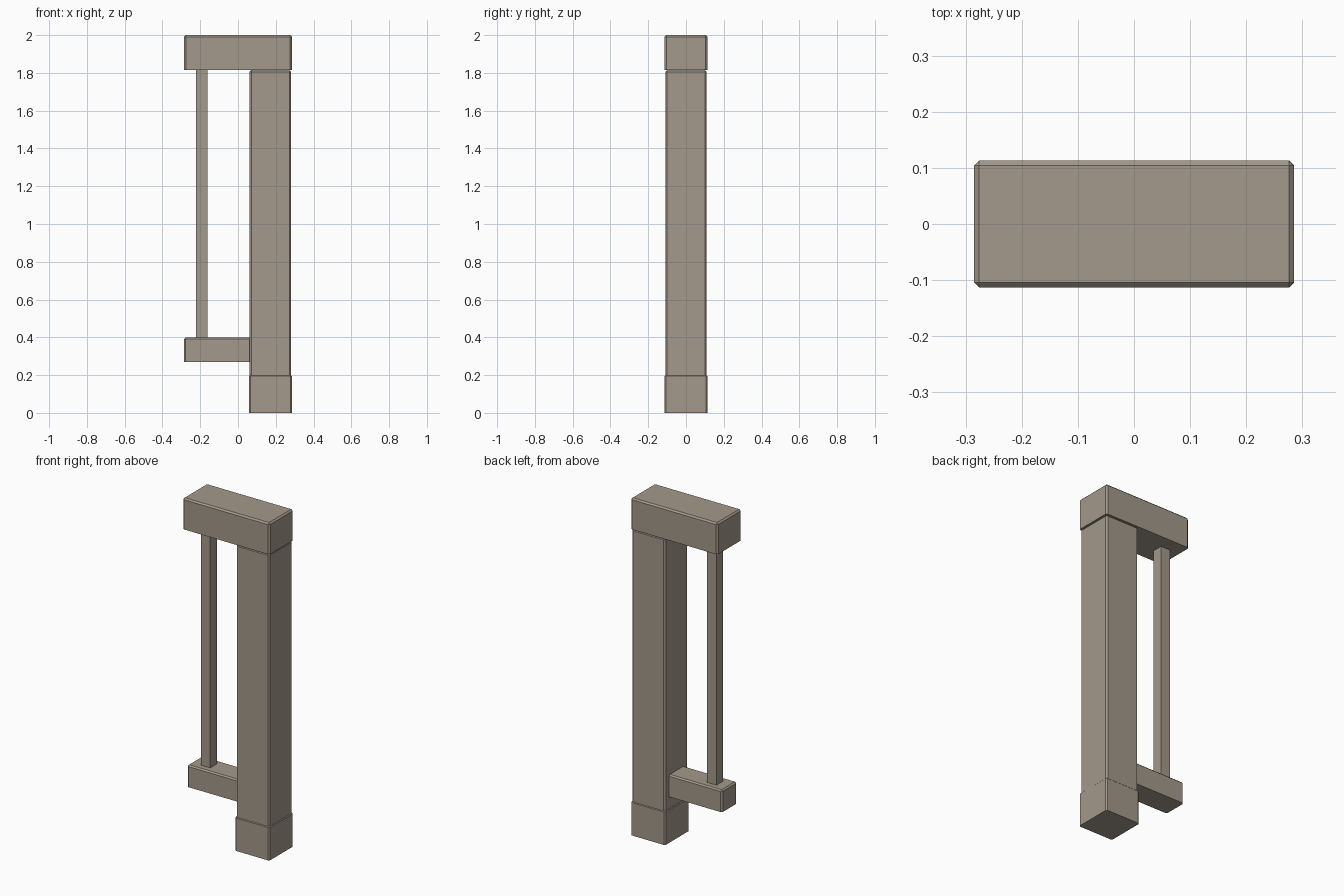
import bpy, bmesh

if "Cube" in bpy.data.objects:
    bpy.data.objects.remove(bpy.data.objects["Cube"])

stone = bpy.data.materials.new("warm_grey_stone")
stone.diffuse_color = (0.366, 0.319, 0.258, 1)
stone.use_nodes = True
stone.node_tree.nodes["Principled BSDF"].inputs["Base Color"].default_value = stone.diffuse_color


def block(name, x, y, z, chamfer=0.0):
    """Box from (min, max) ranges; chamfers every edge except the bottom ones."""
    bm = bmesh.new()
    bmesh.ops.create_cube(bm, size=1)
    for v in bm.verts:
        v.co = [r[0] if c < 0 else r[1] for c, r in zip(v.co, (x, y, z))]
    if chamfer:
        edges = [e for e in bm.edges
                 if any(v.co.z > z[0] + 1e-5 for v in e.verts)]
        bmesh.ops.bevel(bm, geom=edges, offset=chamfer, segments=1,
                        profile=0.5, affect='EDGES')
    bmesh.ops.recalc_face_normals(bm, faces=bm.faces)
    mesh = bpy.data.meshes.new(name)
    bm.to_mesh(mesh)
    bm.free()
    mesh.materials.append(stone)
    obj = bpy.data.objects.new(name, mesh)
    bpy.context.collection.objects.link(obj)
    return obj


# Main post with its slightly wider foot
block("post_foot", (0.058, 0.285), (-0.113, 0.113), (0.0, 0.203), 0.008)
block("main_post", (0.062, 0.281), (-0.109, 0.109), (0.1, 1.815), 0.009)

# Overhanging top beam
block("top_beam", (-0.285, 0.285), (-0.113, 0.113), (1.815, 2.0), 0.009)

# Short lower arm running into the post
block("lower_arm", (-0.285, 0.09), (-0.07, 0.07), (0.27, 0.4), 0.008)

# Thin bar between arm and beam
block("thin_bar", (-0.222, -0.161), (-0.031, 0.031), (0.38, 1.83))
